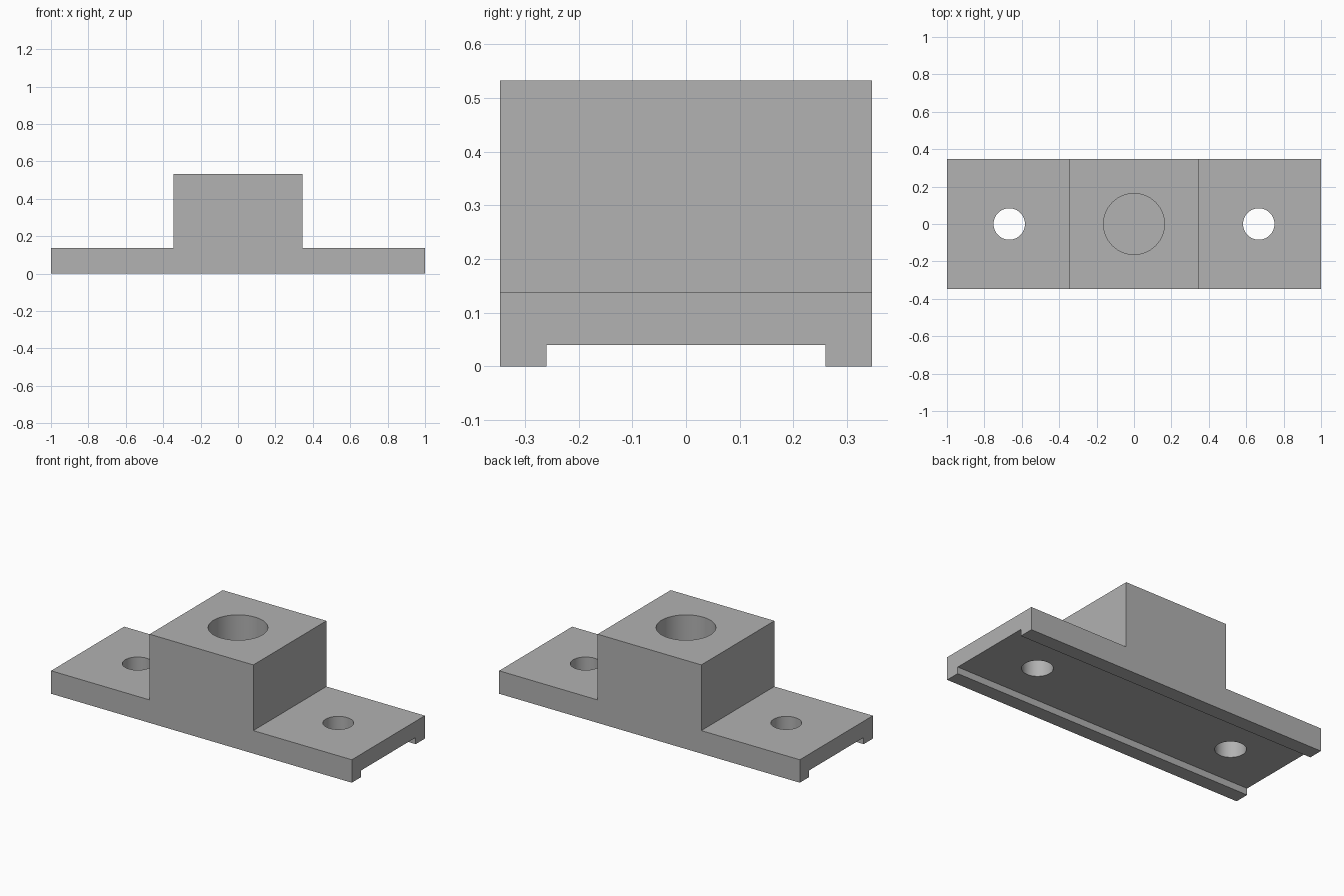
import bpy
import bmesh

cube = bpy.data.objects.get("Cube")
if cube:
    bpy.data.objects.remove(cube, do_unlink=True)

HALF_DEPTH = 0.347
PLATE_TOP = 0.138
BLOCK_TOP = 0.533

grey = bpy.data.materials.new("plain grey")
grey.use_nodes = True
colour = (0.445, 0.445, 0.445, 1)
grey.diffuse_color = colour
grey.node_tree.nodes["Principled BSDF"].inputs["Base Color"].default_value = colour


def add_object(name, bm):
    bmesh.ops.recalc_face_normals(bm, faces=bm.faces)
    mesh = bpy.data.meshes.new(name)
    bm.to_mesh(mesh)
    bm.free()
    mesh.materials.append(grey)
    obj = bpy.data.objects.new(name, mesh)
    bpy.context.collection.objects.link(obj)
    return obj


def cutter(name, bm):
    obj = add_object(name, bm)
    obj.hide_render = True
    obj.hide_viewport = True
    obj.display_type = 'WIRE'
    return obj


def cylinder_cutter(name, x, radius, bottom, top):
    bm = bmesh.new()
    bmesh.ops.create_cone(bm, cap_ends=True, segments=64, radius1=radius,
                          radius2=radius, depth=top - bottom)
    bmesh.ops.translate(bm, verts=bm.verts, vec=(x, 0, (top + bottom) / 2))
    return cutter(name, bm)


# Flanged body: stepped front profile extruded through the depth
half = [(1, 0), (1, PLATE_TOP), (0.345, PLATE_TOP), (0.345, BLOCK_TOP)]
profile = half + [(-x, z) for x, z in reversed(half)]
bm = bmesh.new()
face = bm.faces.new([bm.verts.new((x, -HALF_DEPTH, z)) for x, z in profile])
extruded = bmesh.ops.extrude_face_region(bm, geom=[face])
moved = [v for v in extruded["geom"] if isinstance(v, bmesh.types.BMVert)]
bmesh.ops.translate(bm, verts=moved, vec=(0, 2 * HALF_DEPTH, 0))
body = add_object("flanged_mounting_block", bm)

# Shallow channel along the underside
bm = bmesh.new()
bmesh.ops.create_cube(bm, size=1)
bmesh.ops.scale(bm, verts=bm.verts, vec=(2.4, 0.52, 0.08))
cutters = [cutter("channel_cutter", bm)]

# Blind centre bore and two through bolt holes
cutters.append(cylinder_cutter("centre_bore_cutter", 0, 0.163, PLATE_TOP, 0.7))
for side, x in (("left", 0.667), ("right", -0.667)):
    cutters.append(cylinder_cutter(side + "_bolt_hole_cutter", x, 0.084, -0.1, 0.3))

for tool in cutters:
    mod = body.modifiers.new(tool.name, 'BOOLEAN')
    mod.operation = 'DIFFERENCE'
    mod.solver = 'EXACT'
    mod.object = tool

# Smooth hole walls, crisp edges
bpy.ops.object.select_all(action='DESELECT')
bpy.context.view_layer.objects.active = body
body.select_set(True)
for mod in list(body.modifiers):
    bpy.ops.object.modifier_apply(modifier=mod.name)
bpy.ops.object.shade_smooth_by_angle(angle=0.5)
